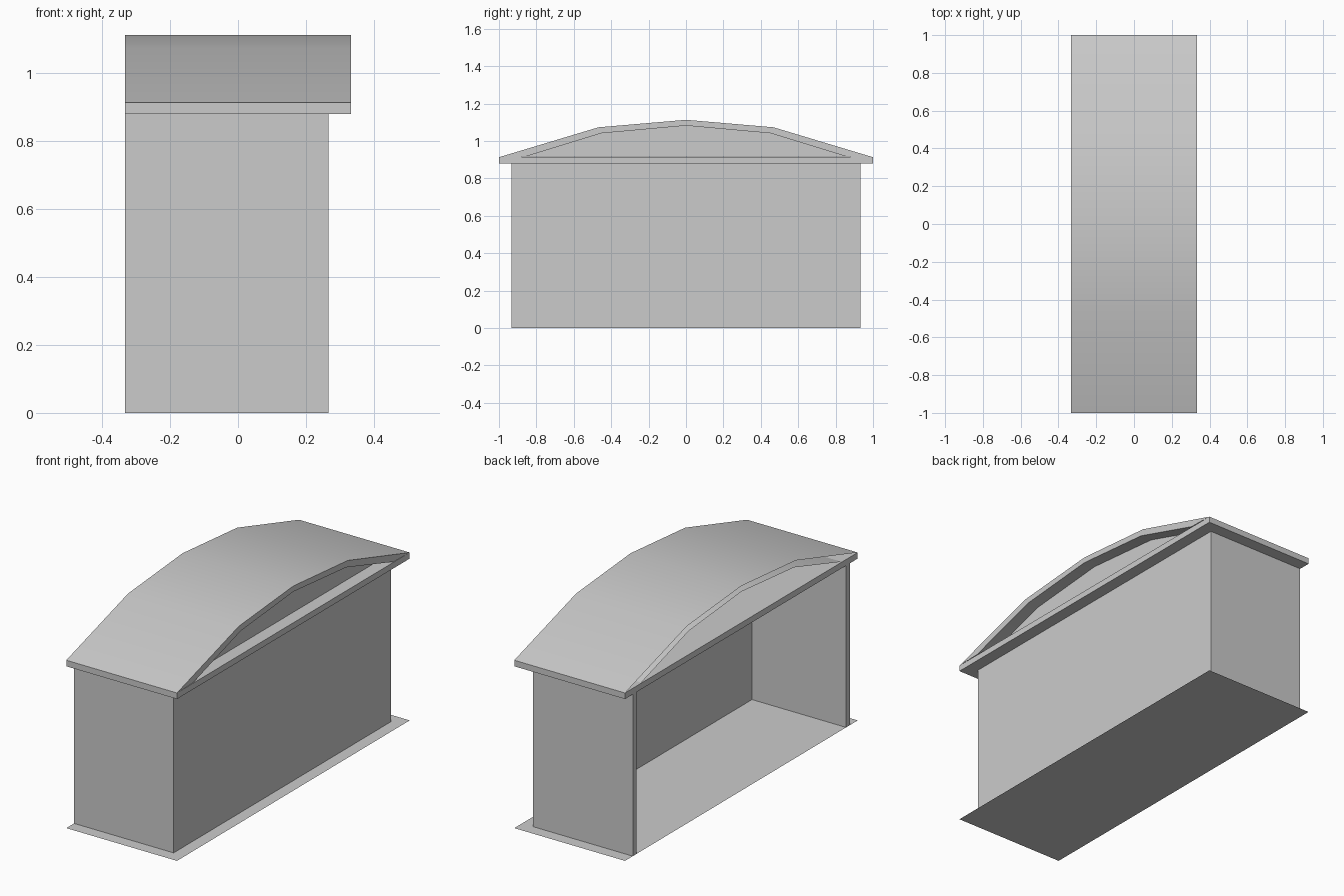
import bpy, bmesh, math

old = bpy.data.objects.get("Cube")
if old:
    bpy.data.objects.remove(old, do_unlink=True)

grey = bpy.data.materials.new("plain_grey")
grey.use_nodes = True
COLOUR = (0.6, 0.6, 0.6, 1)
grey.diffuse_color = COLOUR
grey.node_tree.nodes["Principled BSDF"].inputs["Base Color"].default_value = COLOUR

HALF_X, HALF_Y = 0.333, 1.0       # roof and floor footprint
WALL_X, WALL_Y = 0.266, 0.933     # outer wall faces
THICK = 0.033
EAVE, SLAB_TOP = 0.88, 0.913


def finish(bm, name):
    mesh = bpy.data.meshes.new(name)
    bm.to_mesh(mesh)
    bm.free()
    mesh.materials.append(grey)
    obj = bpy.data.objects.new(name, mesh)
    bpy.context.collection.objects.link(obj)
    return obj


def box(name, x0, x1, y0, y1, z0, z1):
    bm = bmesh.new()
    bmesh.ops.create_cube(bm, size=1)
    for v in bm.verts:
        v.co = (x1 if v.co.x > 0 else x0,
                y1 if v.co.y > 0 else y0,
                z1 if v.co.z > 0 else z0)
    return finish(bm, name)


def mirrored(half):
    """Full arch from eave to ridge points, from -y to +y."""
    return [(-y, z) for y, z in half] + [(y, z) for y, z in reversed(half[:-1])]


# Ground sheet
bm = bmesh.new()
bm.faces.new([bm.verts.new((sx * HALF_X, sy * HALF_Y, 0))
              for sx, sy in ((-1, -1), (1, -1), (1, 1), (-1, 1))])
finish(bm, "floor")

# Three walls, open on the -x side
box("front_wall", -HALF_X, WALL_X, -WALL_Y, THICK - WALL_Y, 0, EAVE)
box("back_wall", -HALF_X, WALL_X, WALL_Y - THICK, WALL_Y, 0, EAVE)
box("side_wall", WALL_X - THICK, WALL_X, THICK - WALL_Y, WALL_Y - THICK, 0, EAVE)

# Ceiling slab with eaves
box("ceiling_slab", -HALF_X, HALF_X, -HALF_Y, HALF_Y, EAVE, SLAB_TOP)

# Arched roof shell: outer skin, underside and the +x rim; -x end left open
outer = mirrored([(HALF_Y, SLAB_TOP), (0.468, 1.073), (0, 1.113)])
inner = mirrored([(0.86, SLAB_TOP + 0.003), (0.453, 1.041), (0, 1.082)])
bm = bmesh.new()
near_out, far_out, near_in, far_in = [
    [bm.verts.new((x, y, z)) for y, z in arc]
    for arc in (outer, inner) for x in (HALF_X, -HALF_X)]
for i in range(len(outer) - 1):
    j = i + 1
    bm.faces.new((near_out[i], near_out[j], far_out[j], far_out[i]))
    bm.faces.new((near_in[j], near_in[i], far_in[i], far_in[j]))
    bm.faces.new((near_in[i], near_in[j], near_out[j], near_out[i]))
roof = finish(bm, "arched_roof")
bpy.ops.object.select_all(action="DESELECT")
roof.select_set(True)
bpy.context.view_layer.objects.active = roof
bpy.ops.object.shade_smooth_by_angle(angle=math.radians(30))

# Recessed gable panel above the side wall
bm = bmesh.new()
bm.faces.new([bm.verts.new((WALL_X, y, z)) for y, z in reversed(inner)])
finish(bm, "gable_panel")
